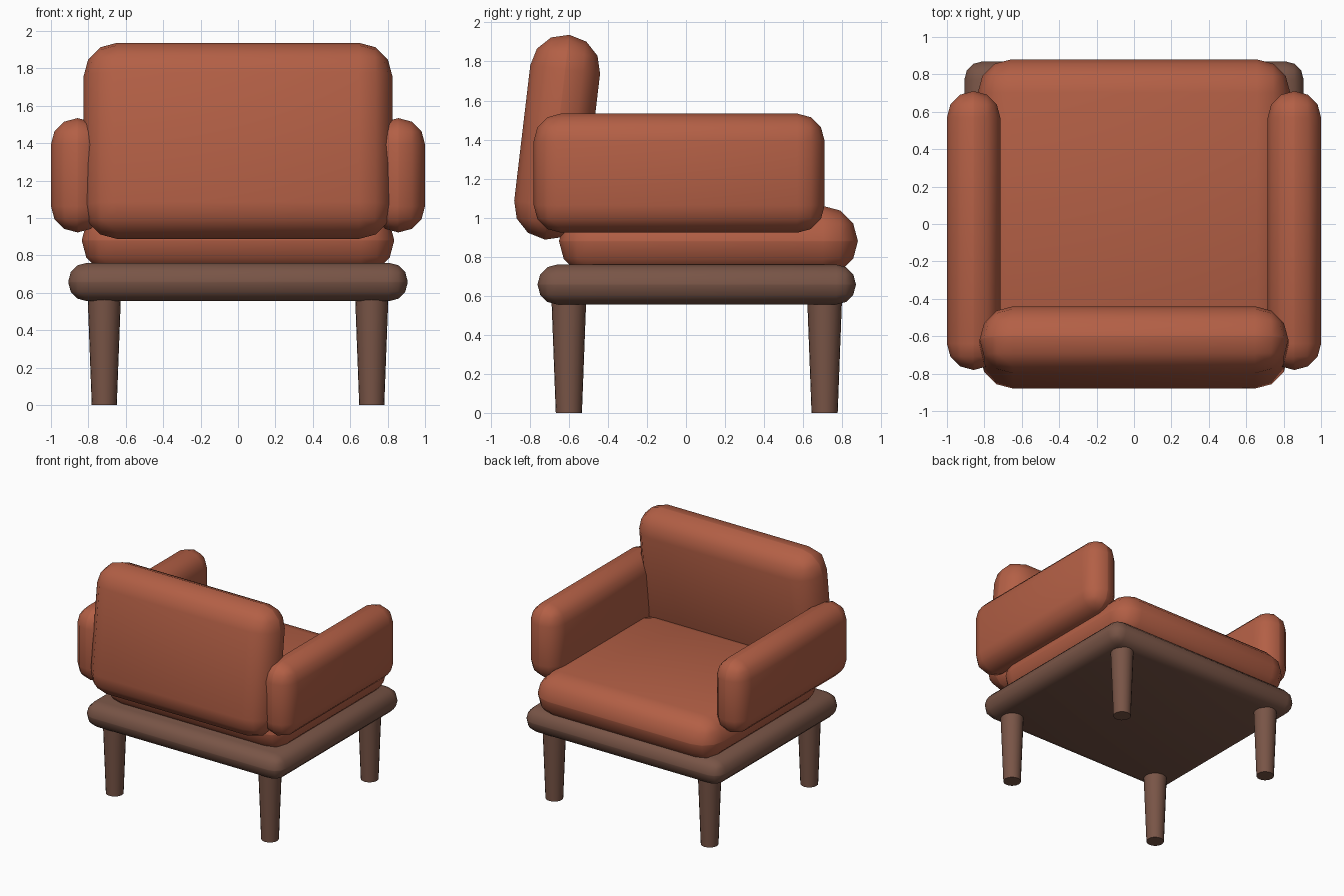
import bpy, bmesh, math
from mathutils import Matrix

if "Cube" in bpy.data.objects:
    bpy.data.objects.remove(bpy.data.objects["Cube"])


def material(name, color):
    m = bpy.data.materials.new(name)
    m.diffuse_color = (*color, 1.0)
    m.use_nodes = True
    m.node_tree.nodes["Principled BSDF"].inputs["Base Color"].default_value = m.diffuse_color
    return m


FABRIC = material("terracotta fabric", (0.45, 0.115, 0.06))
WOOD = material("dark wood", (0.19, 0.09, 0.062))


def finish(name, bm, mat, location, rot_x=0.0):
    bmesh.ops.recalc_face_normals(bm, faces=bm.faces[:])
    mesh = bpy.data.meshes.new(name)
    bm.to_mesh(mesh)
    bm.free()
    mesh.materials.append(mat)
    mesh.shade_smooth()
    mesh.set_sharp_from_angle(angle=math.radians(40))
    ob = bpy.data.objects.new(name, mesh)
    ob.location = location
    ob.rotation_euler.x = rot_x
    bpy.context.collection.objects.link(ob)
    return ob


def cushion(name, size, radius, mat, location, rot_x=0.0):
    """Box with all edges rounded in three segments."""
    bm = bmesh.new()
    bmesh.ops.create_cube(bm, size=1.0, matrix=Matrix.Diagonal((*size, 1.0)))
    bmesh.ops.bevel(bm, geom=bm.edges[:], offset=radius, offset_type='OFFSET',
                    segments=3, profile=0.5, affect='EDGES', clamp_overlap=True)
    return finish(name, bm, mat, location, rot_x)


def leg(name, x, y):
    """Round leg tapering toward the floor."""
    bm = bmesh.new()
    h = 0.58
    bmesh.ops.create_cone(bm, cap_ends=True, segments=20,
                          radius1=0.067, radius2=0.089, depth=h)
    return finish(name, bm, WOOD, (x, y, h / 2))


# wooden base
cushion("base_frame", (1.815, 1.63, 0.205), 0.1, WOOD, (0, 0.055, 0.6575))

# seat, sunk a little into the base
cushion("seat", (1.67, 1.53, 0.36), 0.178, FABRIC, (0, 0.115, 0.88))

# tilted backrest
cushion("backrest", (1.65, 0.36, 1.055), 0.178, FABRIC, (0, -0.66, 1.412), -0.118)

# arms and legs on both sides
for side, s in (("left", -1), ("right", 1)):
    cushion(side + "_arm", (0.285, 1.49, 0.61), 0.14, FABRIC,
            (s * 0.8575, -0.035, 1.228))
    leg(side + "_front_leg", s * 0.715, -0.6)
    leg(side + "_back_leg", s * 0.715, 0.71)
